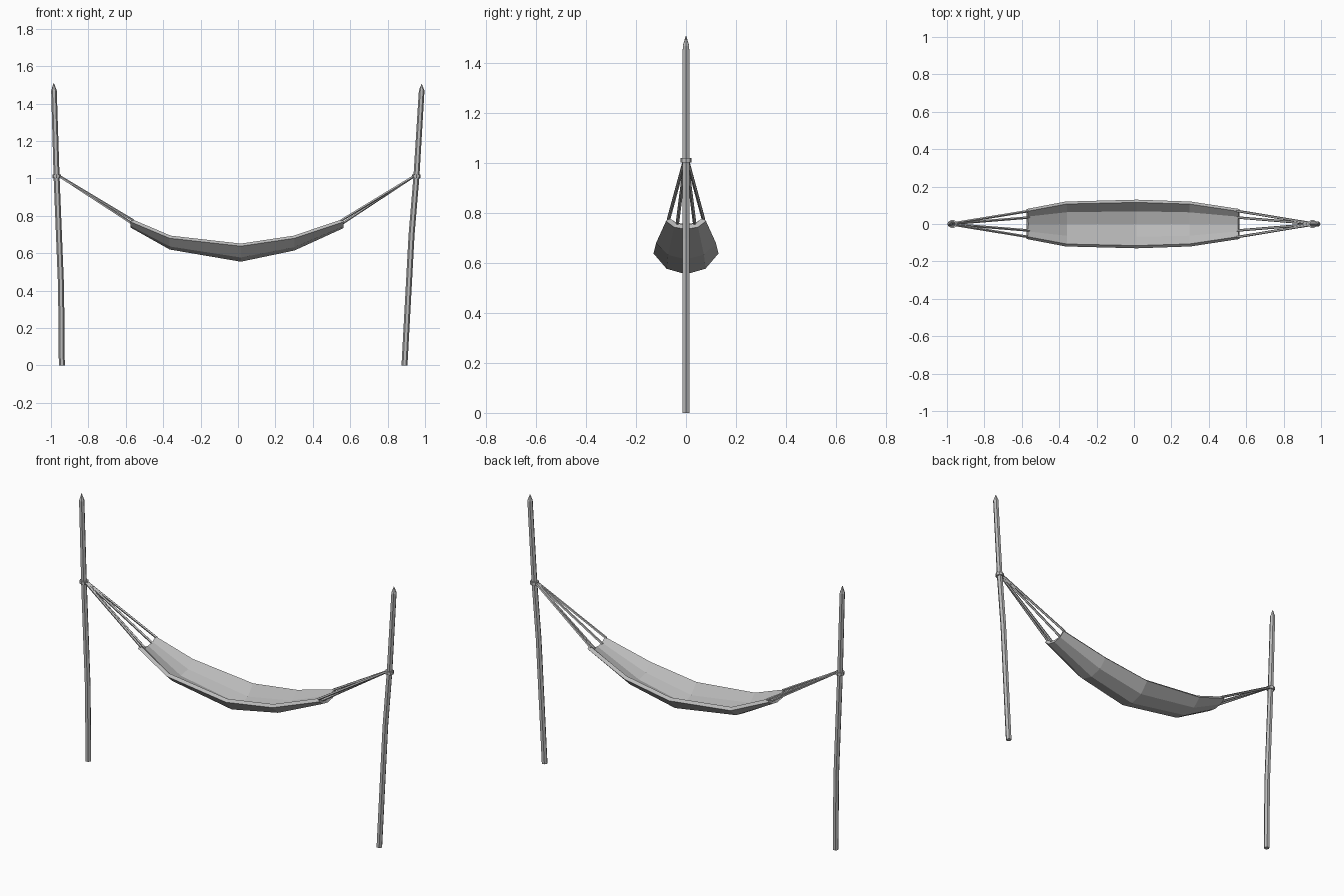
import bpy, bmesh, math
from mathutils import Vector

cube = bpy.data.objects.get("Cube")
if cube:
    bpy.data.objects.remove(cube, do_unlink=True)

grey = bpy.data.materials.new("plain_grey")
grey.use_nodes = True
colour = (0.5, 0.5, 0.5, 1)
grey.diffuse_color = colour
grey.node_tree.nodes["Principled BSDF"].inputs["Base Color"].default_value = colour


def add_object(name, bm):
    mesh = bpy.data.meshes.new(name)
    bm.to_mesh(mesh)
    bm.free()
    mesh.materials.append(grey)
    obj = bpy.data.objects.new(name, mesh)
    bpy.context.collection.objects.link(obj)
    return obj


def tube(name, path, radii, sides=6):
    """Loft a polygonal ring along a path of points."""
    bm = bmesh.new()
    pts = [Vector(p) for p in path]
    rings = []
    for i, p in enumerate(pts):
        d = pts[min(i + 1, len(pts) - 1)] - pts[max(i - 1, 0)]
        u = d.cross(Vector((0, 1, 0))).normalized()
        v = d.cross(u).normalized()
        angles = [math.tau * k / sides for k in range(sides)]
        rings.append([bm.verts.new(p + radii[i] * (u * math.cos(a) + v * math.sin(a)))
                      for a in angles])
    for a, b in zip(rings, rings[1:]):
        for k in range(sides):
            n = (k + 1) % sides
            bm.faces.new((a[k], a[n], b[n], b[k]))
    bm.faces.new(rings[0])
    bm.faces.new(rings[-1])
    bmesh.ops.recalc_face_normals(bm, faces=bm.faces)
    return add_object(name, bm)


# Slightly bent posts with pointed tops
right_post = [(-0.942, 0, 0), (-0.946, 0, 0.42), (-0.97, 0, 1.01),
              (-0.984, 0, 1.47), (-0.985, 0, 1.51)]
left_post = [(0.89, 0, 0), (0.928, 0, 0.7), (0.954, 0, 1.01),
             (0.982, 0, 1.47), (0.982, 0, 1.505)]
radii = [0.016, 0.016, 0.016, 0.015, 0.001]
tube("right_post", right_post, radii)
tube("left_post", left_post, radii)

# Collars that tie the ropes to the posts
for side, x in (("right", -0.97), ("left", 0.954)):
    tube(side + "_collar", [(x, 0, 1.003), (x, 0, 1.02)], [0.023, 0.023], 8)

# Sling: x, half width, rim height, bottom height at each station
stations = [(-0.575, 0.08, 0.768, 0.738), (-0.365, 0.12, 0.68, 0.62),
            (0.015, 0.13, 0.638, 0.555), (0.302, 0.12, 0.68, 0.615),
            (0.565, 0.08, 0.768, 0.735)]
section = [(-1, 1), (-0.6, 0.27), (0, 0), (0.6, 0.27), (1, 1)]
bm = bmesh.new()
rows = [[bm.verts.new((x, w * s, low + (rim - low) * t)) for s, t in section]
        for x, w, rim, low in stations]
for a, b in zip(rows, rows[1:]):
    for k in range(len(section) - 1):
        bm.faces.new((a[k], b[k], b[k + 1], a[k + 1]))
sling = add_object("hammock_sling", bm)
thick = sling.modifiers.new("thickness", "SOLIDIFY")
thick.thickness = 0.02
thick.offset = 1

# Ropes fanning from each collar to the sling ends
for side, x0, x1 in (("right", -0.955, -0.56), ("left", 0.94, 0.55)):
    for i, (y, z) in enumerate([(-0.07, 0.775), (-0.035, 0.755),
                                (0.035, 0.755), (0.07, 0.775)]):
        tube(f"{side}_rope_{i + 1}", [(x0, y * 0.08, 1.012), (x1, y, z)],
             [0.007, 0.007], 5)
